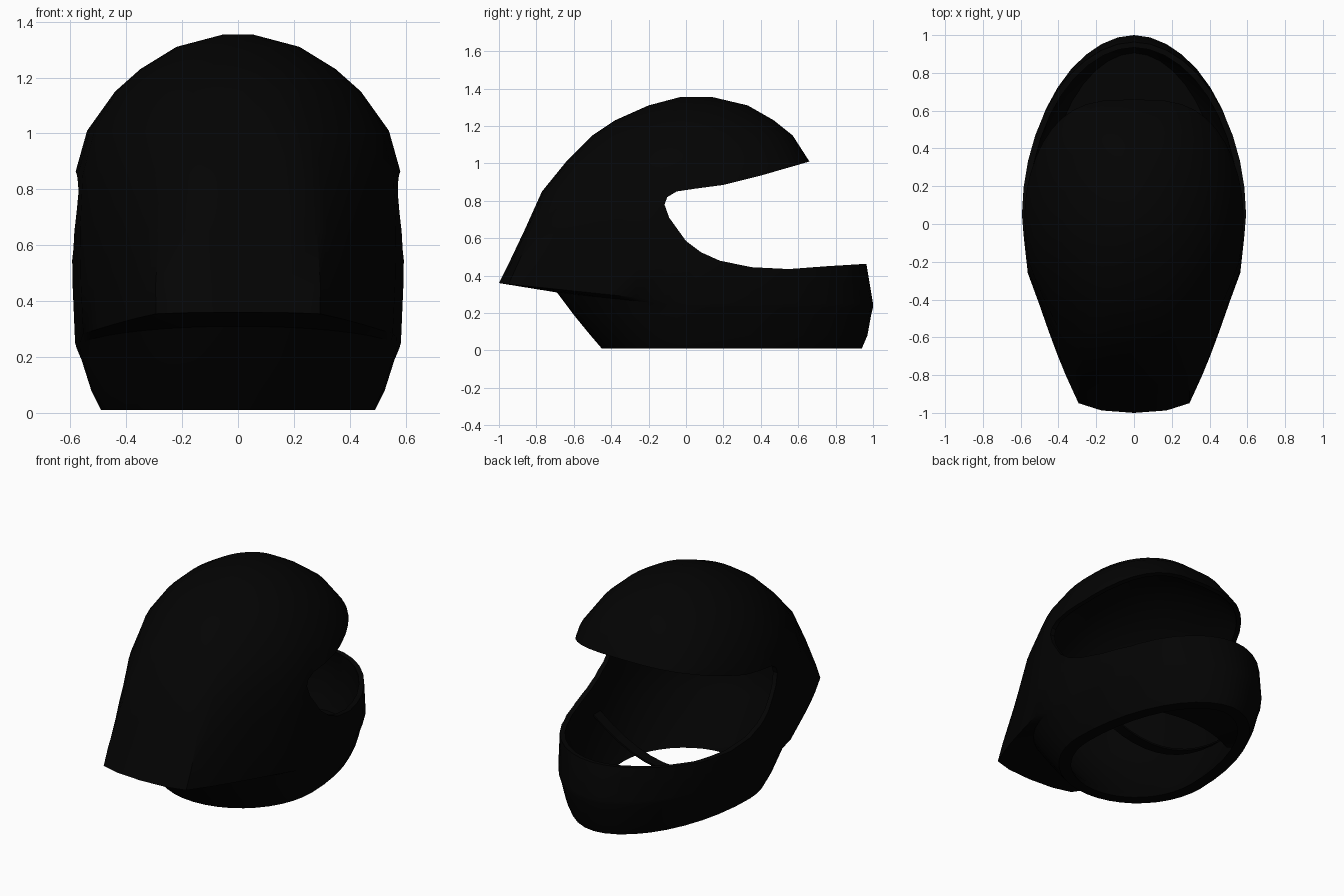
import bpy, bmesh, math

cube = bpy.data.objects.get("Cube")
if cube:
    bpy.data.objects.remove(cube)

SEGS = 40
MID_Y = 0.05


def material(name, value):
    m = bpy.data.materials.new(name)
    m.use_nodes = True
    col = (value, value, value, 1)
    m.diffuse_color = col
    m.node_tree.nodes["Principled BSDF"].inputs["Base Color"].default_value = col
    return m


shell_black = material("shell black", 0.001)
lining_black = material("lining black", 0.0008)


def make_object(name, bm, mats):
    bmesh.ops.recalc_face_normals(bm, faces=bm.faces)
    mesh = bpy.data.meshes.new(name)
    bm.to_mesh(mesh)
    bm.free()
    for m in mats:
        mesh.materials.append(m)
    ob = bpy.data.objects.new(name, mesh)
    bpy.context.collection.objects.link(ob)
    return ob


def select(ob):
    bpy.ops.object.select_all(action='DESELECT')
    ob.select_set(True)
    bpy.context.view_layer.objects.active = ob


def smooth(ob):
    select(ob)
    bpy.ops.object.shade_smooth_by_angle(angle=math.radians(35))


# Plan of the squared tail: distance back against width
TAIL = [(0, 1), (.31, .95), (.66, .73), (.81, .62), (.98, .48), (1, 0)]


def tail_width(u):
    for (a, p), (b, q) in zip(TAIL, TAIL[1:]):
        if u <= b:
            return p + (q - p) * (u - a) / (b - a)
    return 0


def ring(bm, z, back, front, width, tail=0, sag=0, power=1.05):
    verts = []
    for i in range(SEGS):
        a = 2 * math.pi * i / SEGS
        c, s = math.cos(a), math.sin(a)
        side = math.copysign(1, c)
        if s >= 0:
            x = abs(c) ** power
            y = MID_Y + (front - MID_Y) * s
        else:
            x = abs(c) * (1 - tail) + tail_width(min(1, -s)) * tail
            y = MID_Y + (MID_Y - back) * s
        drop = sag * (1 - max(0, -s))
        verts.append(bm.verts.new((side * x * width, y, z - drop)))
    return verts


# Levels: height, back, front, half width, tail amount, side drop, front roundness
OUTER = [(.01, -.45, .94, .49), (.08, -.51, .97, .525), (.19, -.6, .99, .56),
         (.31, -.69, 1, .577, 0, .08), (.36, -1, 1, .583, 1, .11),
         (.46, -.95, .965, .592, .97),
         (.65, -.86, .87, .595, .85, 0, .9), (.85, -.77, .76, .585, .6, 0, .75),
         (1.01, -.64, .66, .54, .35, 0, .65), (1.15, -.5, .57, .44, .15, 0, .72),
         (1.23, -.38, .47, .35, 0, 0, .85), (1.31, -.2, .33, .22), (1.355, -.03, .14, .05)]
INNER = [(1.31, -.03, .13, .05), (1.27, -.18, .31, .21), (1.2, -.36, .44, .33, 0, 0, .85),
         (1.12, -.46, .55, .42, 0, 0, .72), (1.01, -.56, .63, .51, 0, 0, .65),
         (.85, -.62, .73, .555, 0, 0, .75), (.65, -.66, .84, .565, 0, 0, .9),
         (.46, -.66, .935, .56), (.3, -.6, .96, .545),
         (.06, -.4, .9, .46), (.01, -.38, .86, .41)]

# Hollow shell, closed through the bottom rim
bm = bmesh.new()
outer = [ring(bm, *lv) for lv in OUTER]
inner = [ring(bm, *lv) for lv in INNER]


def bridge(bm, a, b, mat=0):
    for i in range(len(a)):
        j = (i + 1) % len(a)
        bm.faces.new((a[i], a[j], b[j], b[i])).material_index = mat


for a, b in zip(outer, outer[1:]):
    bridge(bm, a, b)
for a, b in zip(inner, inner[1:]):
    bridge(bm, a, b, 1)
bridge(bm, inner[-1], outer[0])
bm.faces.new(outer[-1])
bm.faces.new(inner[0]).material_index = 1
shell = make_object("helmet_shell", bm, [shell_black, lining_black])

# Face opening cut straight across
OPENING = [(1.3, 1.22), (.66, 1.01), (.4, .935), (.2, .885), (.05, .865), (-.05, .85),
           (-.1, .82), (-.115, .78), (-.09, .71), (0, .585), (.08, .525), (.18, .48),
           (.35, .445), (.55, .435), (.75, .45), (.96, .463), (1.3, .48)]
bm = bmesh.new()
sides = [[bm.verts.new((x, y, z)) for y, z in OPENING] for x in (-1, 1)]
for s in sides:
    bm.faces.new(s)
bridge(bm, *sides)
cutter = make_object("opening_cutter", bm, [shell_black])
cutter.hide_render = True
mod = shell.modifiers.new("opening", 'BOOLEAN')
mod.operation = 'DIFFERENCE'
mod.solver = 'EXACT'
mod.object = cutter
select(shell)
bpy.ops.object.modifier_apply(modifier=mod.name)
bpy.data.objects.remove(cutter)
smooth(shell)


def swept_part(name, sections):
    # Solid strip through matching cross-sections
    bm = bmesh.new()
    rows = [[bm.verts.new(p) for p in sec] for sec in sections]
    for a, b in zip(rows, rows[1:]):
        bridge(bm, a, b)
    bm.faces.new(rows[0])
    bm.faces.new(rows[-1])
    smooth(make_object(name, bm, [lining_black]))


STEPS = [i / 6 for i in range(-6, 7)]

# Chin strap hanging between the cheeks
swept_part("chin_strap", [
    [(.54 * t, y, .09 + .22 * t * t + h)
     for y, h in ((.1, 0), (.17, 0), (.17, .012), (.1, .012))] for t in STEPS])

# Chin curtain closing the gap under the jaw
curtain = []
for t in STEPS:
    x = .39 * t
    front = MID_Y + .87 * math.sqrt(1 - (x / .46) ** 2)
    back = .52 - .1 * t * t
    curtain.append([(x, back, .1), (x, front, .06), (x, front, .08), (x, back, .12)])
swept_part("chin_curtain", curtain)

# Side fasteners
for side, word in ((1, "left"), (-1, "right")):
    bpy.ops.mesh.primitive_cylinder_add(vertices=16, radius=.035, depth=.03,
                                        location=(side * .558, .15, .31),
                                        rotation=(0, math.pi / 2, 0))
    ob = bpy.context.object
    ob.name = word + "_fastener"
    ob.data.materials.append(shell_black)
    smooth(ob)
